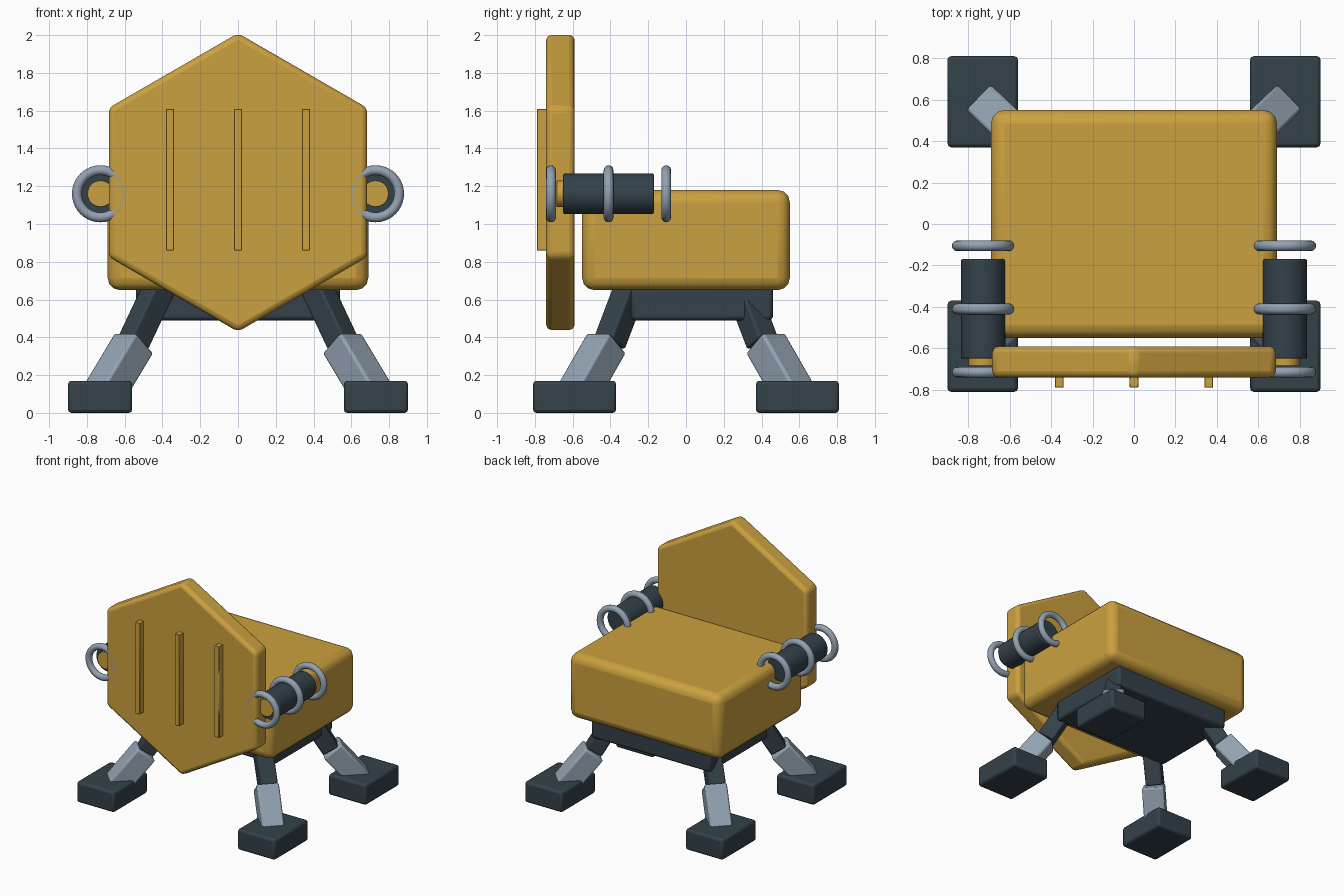
import bpy, bmesh, math
from mathutils import Vector, Matrix

if "Cube" in bpy.data.objects:
    bpy.data.objects.remove(bpy.data.objects["Cube"])


def material(name, rgb):
    m = bpy.data.materials.new(name)
    m.diffuse_color = (*rgb, 1)
    m.use_nodes = True
    m.node_tree.nodes["Principled BSDF"].inputs["Base Color"].default_value = m.diffuse_color
    return m


YELLOW = material("mustard_yellow", (0.60, 0.355, 0.05))
DARK = material("dark_slate", (0.034, 0.053, 0.068))
STEEL = material("steel_grey", (0.29, 0.36, 0.44))


def finish(name, bm, mat, bevel=0.0, segments=3):
    """Turn a bmesh into a named, coloured, rounded object."""
    bmesh.ops.recalc_face_normals(bm, faces=bm.faces)
    me = bpy.data.meshes.new(name)
    bm.to_mesh(me)
    bm.free()
    me.materials.append(mat)
    ob = bpy.data.objects.new(name, me)
    bpy.context.collection.objects.link(ob)
    if bevel:
        mod = ob.modifiers.new("rounding", 'BEVEL')
        mod.width = bevel
        mod.segments = segments
        mod.limit_method = 'ANGLE'
        mod.angle_limit = math.radians(40)
    bpy.ops.object.select_all(action='DESELECT')
    ob.select_set(True)
    bpy.context.view_layer.objects.active = ob
    bpy.ops.object.shade_smooth_by_angle(angle=math.radians(35))
    return ob


def box(name, lo, hi, mat, bevel=0.0, segments=3):
    lo, hi = Vector(lo), Vector(hi)
    bm = bmesh.new()
    bmesh.ops.create_cube(bm, size=1, matrix=Matrix.Translation((lo + hi) / 2)
                          @ Matrix.Diagonal((*(hi - lo), 1)))
    return finish(name, bm, mat, bevel, segments)


def strut(name, a, b, width, mat, bevel):
    """Square bar from a to b, with one pair of sides kept horizontal."""
    a, b = Vector(a), Vector(b)
    axis = (b - a).normalized()
    side = axis.cross(Vector((0, 0, 1))).normalized()
    rot = Matrix((side, axis.cross(side) * -1, axis)).transposed()
    if rot.determinant() < 0:
        rot.col[1] *= -1
    bm = bmesh.new()
    bmesh.ops.create_cube(bm, size=1, matrix=Matrix.Translation((a + b) / 2) @ rot.to_4x4()
                          @ Matrix.Diagonal((width, width, (b - a).length, 1)))
    return finish(name, bm, mat, bevel, 2)


def prism(name, centre, radius, y0, y1, sides, mat, bevel):
    """Cylinder or polygon plate lying along y, first corner pointing up."""
    x, z = centre
    bm = bmesh.new()
    ring = [bm.verts.new((x + radius * math.sin(2 * math.pi * i / sides), y0,
                          z + radius * math.cos(2 * math.pi * i / sides)))
            for i in range(sides)]
    face = bm.faces.new(ring)
    new = bmesh.ops.extrude_face_region(bm, geom=[face])['geom']
    bmesh.ops.translate(bm, vec=(0, y1 - y0, 0),
                        verts=[v for v in new if isinstance(v, bmesh.types.BMVert)])
    return finish(name, bm, mat, bevel)


def torus(name, centre, major, minor, mat):
    bpy.ops.mesh.primitive_torus_add(location=centre, rotation=(math.pi / 2, 0, 0),
                                     major_radius=major, minor_radius=minor,
                                     major_segments=40, minor_segments=12)
    ob = bpy.context.object
    ob.name = name
    ob.data.materials.append(mat)
    bpy.ops.object.shade_smooth()


# Main body and undercarriage
box("body", (-0.69, -0.55, 0.65), (0.69, 0.55, 1.18), YELLOW, 0.065)
box("undercarriage", (-0.54, -0.29, 0.49), (0.54, 0.46, 0.68), DARK, 0.02, 2)

# Hexagonal front shield with raised ribs
prism("shield", (0, 1.22), 0.79, -0.74, -0.59, 6, YELLOW, 0.03)
for x in (-0.36, 0, 0.36):
    box("shield_rib", (x - 0.021, -0.79, 0.86), (x + 0.021, -0.735, 1.61), YELLOW, 0.003, 1)

# Four splayed legs with feet
for sx in (-1, 1):
    for sy in (-1, 1):
        strut("upper_leg", (sx * 0.40, sy * 0.28, 0.70), (sx * 0.555, sy * 0.405, 0.37),
              0.13, DARK, 0.012)
        strut("lower_leg", (sx * 0.55, sy * 0.42, 0.37), (sx * 0.712, sy * 0.575, 0.10),
              0.17, STEEL, 0.015)
        xs = sorted((sx * 0.56, sx * 0.90))
        ys = sorted((sy * 0.37, sy * 0.81))
        box("foot", (xs[0], ys[0], 0), (xs[1], ys[1], 0.17), DARK, 0.018, 2)

# Side barrels with glowing tip and coil rings
for sx in (-1, 1):
    x = sx * 0.728
    prism("barrel", (x, 1.16), 0.107, -0.65, -0.17, 32, DARK, 0.008)
    prism("barrel_tip", (x, 1.16), 0.07, -0.685, -0.64, 32, YELLOW, 0.004)
    for y in (-0.715, -0.41, -0.105):
        torus("coil_ring", (x, y, 1.16), 0.125, 0.026, STEEL)
